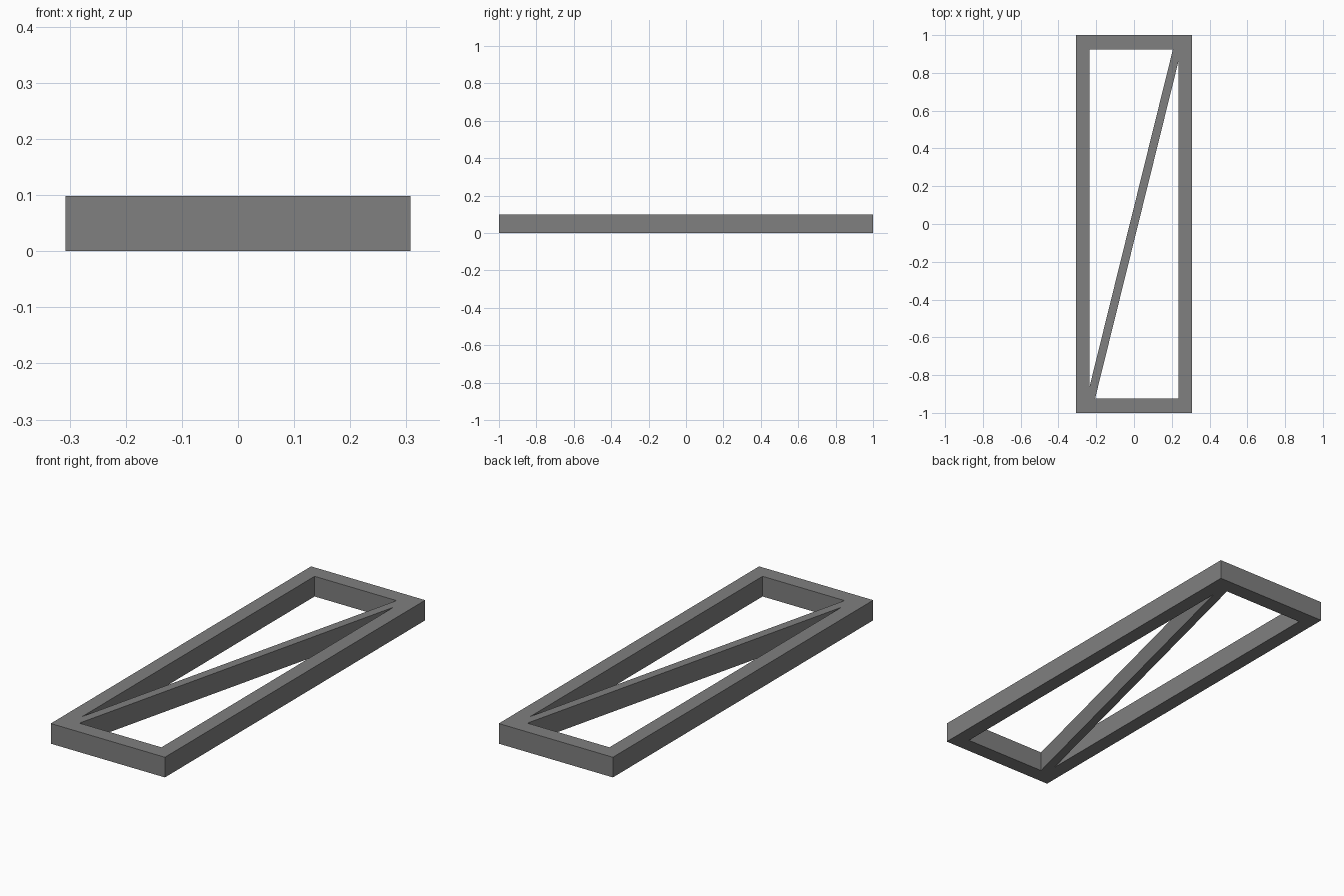
import bpy, bmesh

if "Cube" in bpy.data.objects:
    bpy.data.objects.remove(bpy.data.objects["Cube"])

H = 0.098                 # frame height
OX, OY = 0.307, 1.0       # outer half sizes
IX, IY = 0.235, 0.924     # inner half sizes
SX, SY = 0.206, 0.86      # where the diagonal strut edges meet the frame

grey = bpy.data.materials.new("grey")
grey.diffuse_color = (0.215, 0.215, 0.215, 1)
grey.use_nodes = True
grey.node_tree.nodes["Principled BSDF"].inputs["Base Color"].default_value = grey.diffuse_color


def turned(loop):
    # half turn about the centre
    return [(-x, -y) for x, y in loop]


# outline and the two triangular openings either side of the strut
outline = [(-OX, -OY), (OX, -OY), (OX, OY), (-OX, OY)]
opening = [(-IX, -SY), (SX, IY), (-IX, IY)]

bm = bmesh.new()
for loop in (outline, opening, turned(opening)):
    vs = [bm.verts.new((x, y, 0)) for x, y in loop]
    for a, b in zip(vs, vs[1:] + vs[:1]):
        bm.edges.new((a, b))
bmesh.ops.triangle_fill(bm, use_beauty=True, use_dissolve=False,
                        edges=bm.edges[:], normal=(0, 0, 1))

# raise the flat profile into a solid frame
top = bmesh.ops.extrude_face_region(bm, geom=bm.faces[:], use_keep_orig=True)
bmesh.ops.translate(bm, vec=(0, 0, H),
                    verts=[g for g in top["geom"] if isinstance(g, bmesh.types.BMVert)])
bmesh.ops.recalc_face_normals(bm, faces=bm.faces[:])

mesh = bpy.data.meshes.new("braced_frame")
bm.to_mesh(mesh)
bm.free()
mesh.materials.append(grey)
bpy.context.collection.objects.link(bpy.data.objects.new("braced_frame", mesh))
